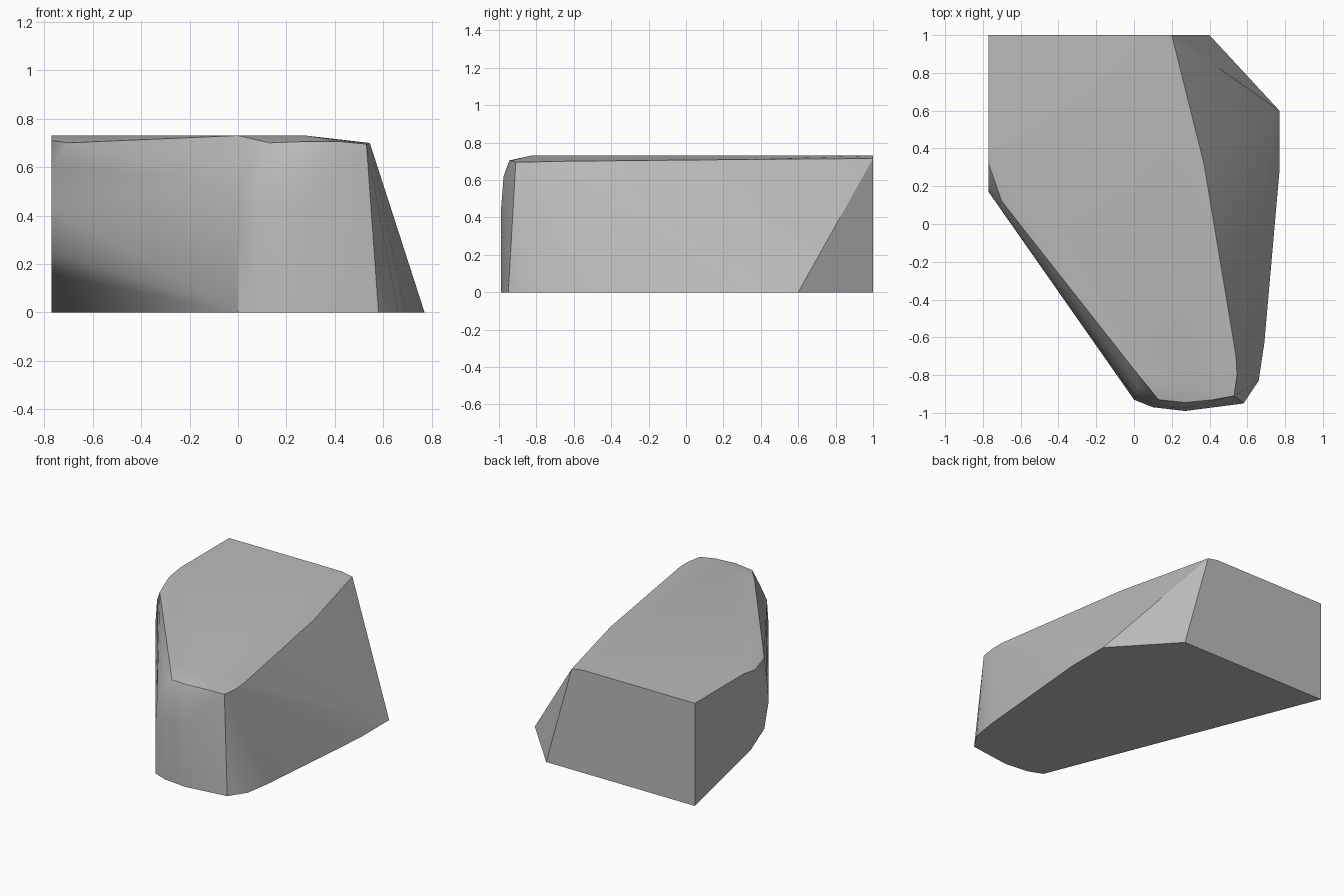
import bpy
import bmesh
import math

cube = bpy.data.objects.get("Cube")
if cube:
    bpy.data.objects.remove(cube, do_unlink=True)

# Stone colour
grey = bpy.data.materials.new("stone_grey")
grey.use_nodes = True
colour = (0.5, 0.5, 0.5, 1)
grey.diffuse_color = colour
grey.node_tree.nodes["Principled BSDF"].inputs["Base Color"].default_value = colour

LEFT, BACK = -0.77, 1.0

# Footprint on the ground
base = [(LEFT, BACK), (0.4, BACK), (0.77, 0.6), (0.77, 0.28), (0.69, -0.63),
        (0.66, -0.83), (0.58, -0.95), (0.27, -0.99), (0.1, -0.97), (0, -0.93)]
points = [(x, y, 0) for x, y in base]

# Flat cut on the side, with a sloping underside
side = [(0.37, 0.16), (0.22, 0.25), (0.17, 0.43), (0.19, 0.6), (0.32, 0.71), (0.45, 0.73)]
points += [(LEFT, y, z) for y, z in side]
points += [(-0.7, 0.24, 0.17), (-0.72, 0.14, 0.29), (-0.7, 0.12, 0.7)]

# Rounded nose
points += [(0, -0.93, 0.33), (0, -0.91, 0.53), (0.02, -0.86, 0.65),
           (0.1, -0.97, 0.43), (0.1, -0.95, 0.6), (0.13, -0.93, 0.7),
           (0.27, -0.99, 0.43), (0.27, -0.975, 0.62), (0.27, -0.945, 0.705),
           (0.42, -0.93, 0.705), (0.53, -0.91, 0.695)]

# Top and its sloping shoulder
points += [(LEFT, BACK, 0.73), (0.12, BACK, 0.73), (0, -0.77, 0.73), (0.28, -0.83, 0.73),
           (0.2, BACK, 0.715), (0.37, 0.32, 0.71), (0.54, -0.7, 0.7), (0.545, -0.8, 0.697)]

bm = bmesh.new()
for p in points:
    bm.verts.new(p)
hull = bmesh.ops.convex_hull(bm, input=bm.verts)
bmesh.ops.delete(bm, geom=list(set(hull["geom_interior"])), context='VERTS')
bmesh.ops.dissolve_limit(bm, angle_limit=math.radians(1), verts=bm.verts, edges=bm.edges)
bmesh.ops.recalc_face_normals(bm, faces=bm.faces)

mesh = bpy.data.meshes.new("boulder")
bm.to_mesh(mesh)
bm.free()
mesh.materials.append(grey)
boulder = bpy.data.objects.new("boulder", mesh)
bpy.context.collection.objects.link(boulder)

# Soft facets, crisp outer edges
bpy.context.view_layer.objects.active = boulder
boulder.select_set(True)
bpy.ops.object.shade_smooth_by_angle(angle=math.radians(30))
